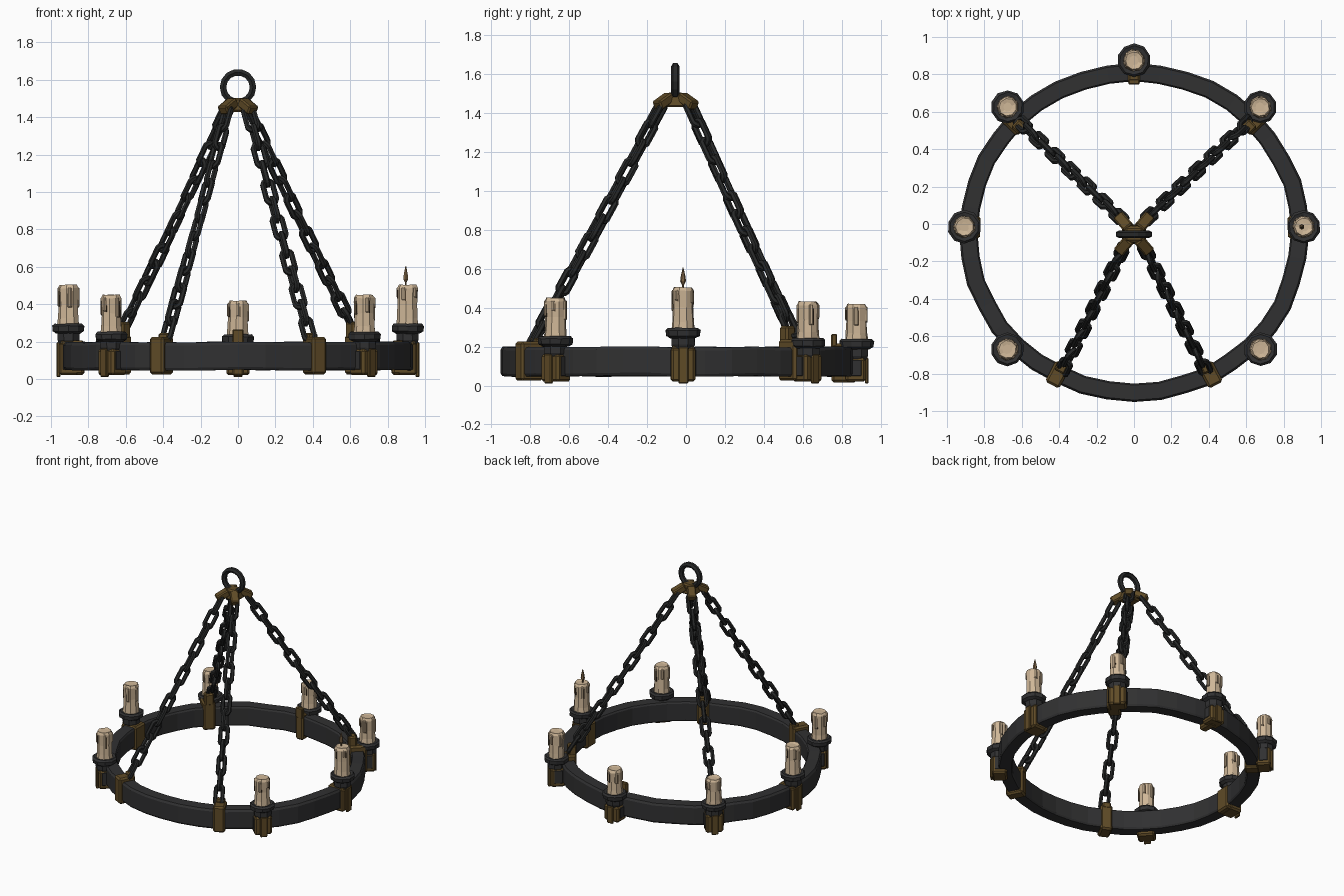
import bpy, bmesh, math, random
from mathutils import Vector, Matrix

random.seed(4)
if "Cube" in bpy.data.objects:
    bpy.data.objects.remove(bpy.data.objects["Cube"])


def material(name, rgb):
    m = bpy.data.materials.new(name)
    m.use_nodes = True
    m.diffuse_color = (*rgb, 1)
    bsdf = m.node_tree.nodes["Principled BSDF"]
    bsdf.inputs["Base Color"].default_value = (*rgb, 1)
    bsdf.inputs["Roughness"].default_value = 0.9
    return m


IRON = material("dark iron", (0.03, 0.03, 0.031))
CHAIN = material("chain iron", (0.02, 0.021, 0.021))
BRASS = material("aged brass", (0.115, 0.07, 0.02))
WAX = material("candle wax", (0.62, 0.47, 0.31))
CREASE = material("wax crease", (0.07, 0.045, 0.025))
FLAME = material("flame brown", (0.2, 0.125, 0.06))

CENTRE = Vector((0, -0.045, 0))


def finish(name, bm, mat, bevel=0):
    bmesh.ops.recalc_face_normals(bm, faces=bm.faces[:])
    me = bpy.data.meshes.new(name)
    bm.to_mesh(me)
    bm.free()
    me.materials.append(mat)
    ob = bpy.data.objects.new(name, me)
    bpy.context.collection.objects.link(ob)
    if bevel:
        mod = ob.modifiers.new("worn edges", "BEVEL")
        mod.width, mod.segments = bevel, 1
    return ob


def sweep(bm, loops, closed):
    """Skin a list of point loops; join the ends or cap them."""
    rows = [[bm.verts.new(p) for p in loop] for loop in loops]
    n = len(rows[0])
    for i in range(len(rows) if closed else len(rows) - 1):
        a, b = rows[i], rows[(i + 1) % len(rows)]
        for j in range(n):
            k = (j + 1) % n
            bm.faces.new((a[j], a[k], b[k], b[j]))
    if not closed:
        bm.faces.new(rows[0])
        bm.faces.new(rows[-1])


def wobble(amount):
    return random.uniform(-amount, amount)


def lathe(name, at, profile, sides, mat, rough=0.0):
    bm = bmesh.new()
    loops = []
    for r, z in profile:
        loop = []
        for i in range(sides):
            a = math.tau * (i + 0.5) / sides
            q = r + wobble(rough)
            loop.append((at[0] + q * math.cos(a), at[1] + q * math.sin(a), z + wobble(rough)))
        loops.append(loop)
    sweep(bm, loops, False)
    return finish(name, bm, mat)


def block(name, at, size, angle, mat, bevel=0.008, tilt=0.0, top=1.0):
    """Box whose local x points along angle; top scales its upper face."""
    bm = bmesh.new()
    bmesh.ops.create_cube(bm, size=1)
    for v in bm.verts:
        s = top if v.co.z > 0 else 1
        v.co = Vector((v.co.x * size[0] * s, v.co.y * size[1] * s, v.co.z * size[2]))
    turn = Matrix.Rotation(angle, 4, "Z") @ Matrix.Rotation(tilt, 4, "Y")
    bm.transform(Matrix.Translation(at) @ turn)
    return finish(name, bm, mat, bevel)


def on_ring(angle, inset=0.0):
    """Point on the hoop's outer edge, moved inward by inset."""
    return CENTRE + Vector(((0.935 - inset) * math.cos(angle), (0.905 - inset) * math.sin(angle), 0))


# Hammered iron hoop
bm = bmesh.new()
hoop = []
section = [(0.008, 0.048), (0, 0.062), (0, 0.182), (0.01, 0.197),
           (0.09, 0.197), (0.098, 0.185), (0.098, 0.06), (0.09, 0.048)]
for i in range(40):
    a = math.tau * i / 40
    dr, dz = wobble(0.005), wobble(0.004)
    hoop.append([on_ring(a, inset + dr) + Vector((0, 0, z + dz)) for inset, z in section])
sweep(bm, hoop, True)
finish("hoop", bm, IRON)


def ring_clamp(name, angle, width, low, high):
    """Brass strap wrapped round the hoop section."""
    p = on_ring(angle, 0.049)
    block(name, (p.x, p.y, (low + high) / 2), (0.128, width, high - low), angle, BRASS, 0.012)


# Candles, each with cup, neck and bracket
def candle(name, x, y, base, top, bracket_top):
    out = Vector((x, y, 0)) - CENTRE
    a = math.atan2(out.y, out.x)
    radial = Vector((math.cos(a), math.sin(a), 0))
    at = Vector((x, y, 0))
    lathe(name + "_cup", at, [(0.066, base - 0.052), (0.087, base - 0.04), (0.09, base - 0.012),
                              (0.078, base), (0.06, base - 0.004)], 10, IRON, 0.002)
    lathe(name + "_neck", at, [(0.05, 0.06), (0.052, base - 0.11), (0.064, base - 0.085),
                               (0.064, base - 0.045)], 8, IRON, 0.002)
    mid = at + radial * -0.004
    block(name + "_bracket", (mid.x, mid.y, 0.02 + (bracket_top - 0.02) / 2),
          (0.105, 0.125, bracket_top - 0.02), a, BRASS, 0.012)
    for side in (-1, 1):
        p = mid + Vector((-radial.y, radial.x, 0)) * side * 0.061
        block(name + "_side_plate", (p.x, p.y, 0.02 + bracket_top / 2),
              (0.06, 0.01, bracket_top - 0.06), a, IRON, 0.002)
    p = at + radial * 0.052
    block(name + "_strap", (p.x, p.y, (bracket_top + 0.012) / 2),
          (0.02, 0.05, bracket_top - 0.008), a, BRASS, 0.005)

    # Wax body with a slumped rim
    lathe(name, at, [(0.06, base - 0.01), (0.056, base + 0.03), (0.053, (base + top) / 2),
                     (0.056, top - 0.02), (0.047, top - 0.002), (0.025, top - 0.006)], 9, WAX, 0.0025)
    # Drips and creases running down the wax
    start = random.uniform(0, math.tau)
    for i in range(5):
        d = start + i * math.tau / 5 + wobble(0.3)
        length = random.uniform(0.05, 0.11)
        p = at + Vector((math.cos(d), math.sin(d), 0)) * 0.052
        z = top - 0.015 - length / 2
        block(name + "_drip", (p.x, p.y, z), (0.014, 0.02, length), d, WAX, 0.005)
        e = d + 0.22
        p = at + Vector((math.cos(e), math.sin(e), 0)) * 0.053
        block(name + "_crease", (p.x, p.y, z - 0.01), (0.008, 0.005, length * 0.8), e, CREASE, 0)


for s, side in ((1, "left"), (-1, "right")):
    candle(side + "_candle", 0.907 * s, -0.015, 0.295, 0.505, 0.195)
    candle(side + "_front_candle", 0.677 * s, -0.67, 0.252, 0.452, 0.16)
    candle(side + "_back_candle", 0.675 * s, 0.625, 0.243, 0.432, 0.16)
    ring_clamp(side + "_candle_clamp", 0.033 if s > 0 else math.pi - 0.033, 0.12, 0.022, 0.205)
candle("back_candle", 0, 0.875, 0.238, 0.42, 0.14)
ring_clamp("back_candle_clamp", math.pi / 2, 0.065, 0.015, 0.215)
p = on_ring(math.pi / 2, 0.1)
block("back_clip", (p.x, p.y, 0.225), (0.03, 0.06, 0.08), math.pi / 2, BRASS, 0.006)

# Flame on the lit candle
lathe("flame", (0.897, -0.015), [(0.004, 0.495), (0.005, 0.515), (0.015, 0.535), (0.012, 0.56),
                                 (0.002, 0.605)], 6, FLAME)


# Chains of alternating stadium links
def add_link(bm, mid, axis, side):
    normal = axis.cross(side)
    half, radius, tube = 0.04, 0.028, 0.0155
    loops = []
    for i in range(12):
        t = math.tau * (i + 0.5) / 12
        outward = axis * math.sin(t) + side * math.cos(t)
        core = mid + outward * radius + axis * math.copysign(half, math.sin(t))
        loops.append([core + tube * (outward * math.cos(u) + normal * math.sin(u))
                      for u in (math.tau * (j + 0.5) / 6 for j in range(6))])
    sweep(bm, loops, True)


def chain(name, start, end, count):
    bm = bmesh.new()
    start, end = Vector(start), Vector(end)
    axis = (end - start).normalized()
    flat = axis.cross(Vector((0, 0, 1))).normalized()
    for i in range(count):
        f = (i + 0.5) / count
        mid = start.lerp(end, f) - Vector((0, 0, 0.02 * math.sin(math.pi * f)))
        turn = Matrix.Rotation(math.pi / 2 * (i % 2) + 0.25 + wobble(0.25), 3, axis)
        add_link(bm, mid, axis, turn @ flat)
    finish(name, bm, CHAIN)


for s, side in ((1, "left"), (-1, "right")):
    chain(side + "_front_chain", (0.055 * s, -0.125, 1.44), (0.385 * s, -0.79, 0.22), 13)
    chain(side + "_back_chain", (0.06 * s, 0.02, 1.44), (0.615 * s, 0.55, 0.27), 13)
    # Straps that hold the chains on the hoop
    a = math.atan2(-0.76, 0.395 * s)
    ring_clamp(side + "_front_chain_clamp", a, 0.085, 0.025, 0.225)
    p = on_ring(a, 0.09)
    block(side + "_front_ear", (p.x, p.y, 0.22), (0.05, 0.06, 0.05), a, BRASS, 0.008)
    b = math.atan2(0.605, 0.635 * s)
    ring_clamp(side + "_back_chain_clamp", b, 0.09, 0.025, 0.235)
    p = on_ring(b, 0.085)
    block(side + "_back_ear", (p.x, p.y, 0.26), (0.06, 0.065, 0.09), b, BRASS, 0.01)
    # Sloping arms of the hub
    for label, x, y in (("front", 0.052, -0.115), ("back", 0.055, 0.01)):
        c = math.atan2(y + 0.055, x * s)
        block(side + "_" + label + "_hub_arm", (x * s, y, 1.458), (0.1, 0.062, 0.05), c,
              BRASS, 0.008, tilt=0.5)

# Hub and hanging loop
block("hub", (0, -0.055, 1.465), (0.13, 0.11, 0.075), 0, BRASS, 0.01, top=0.75)
bm = bmesh.new()
loops = []
for i in range(14):
    t = math.tau * i / 14
    d = Vector((math.cos(t), 0, math.sin(t)))
    loops.append([Vector((0, -0.055, 1.56)) + d * (0.08 + 0.02 * math.cos(u))
                  + Vector((0, 0.021 * math.sin(u), 0))
                  for u in (math.tau * (j + 0.5) / 6 for j in range(6))])
sweep(bm, loops, True)
finish("hanging_loop", bm, CHAIN)
